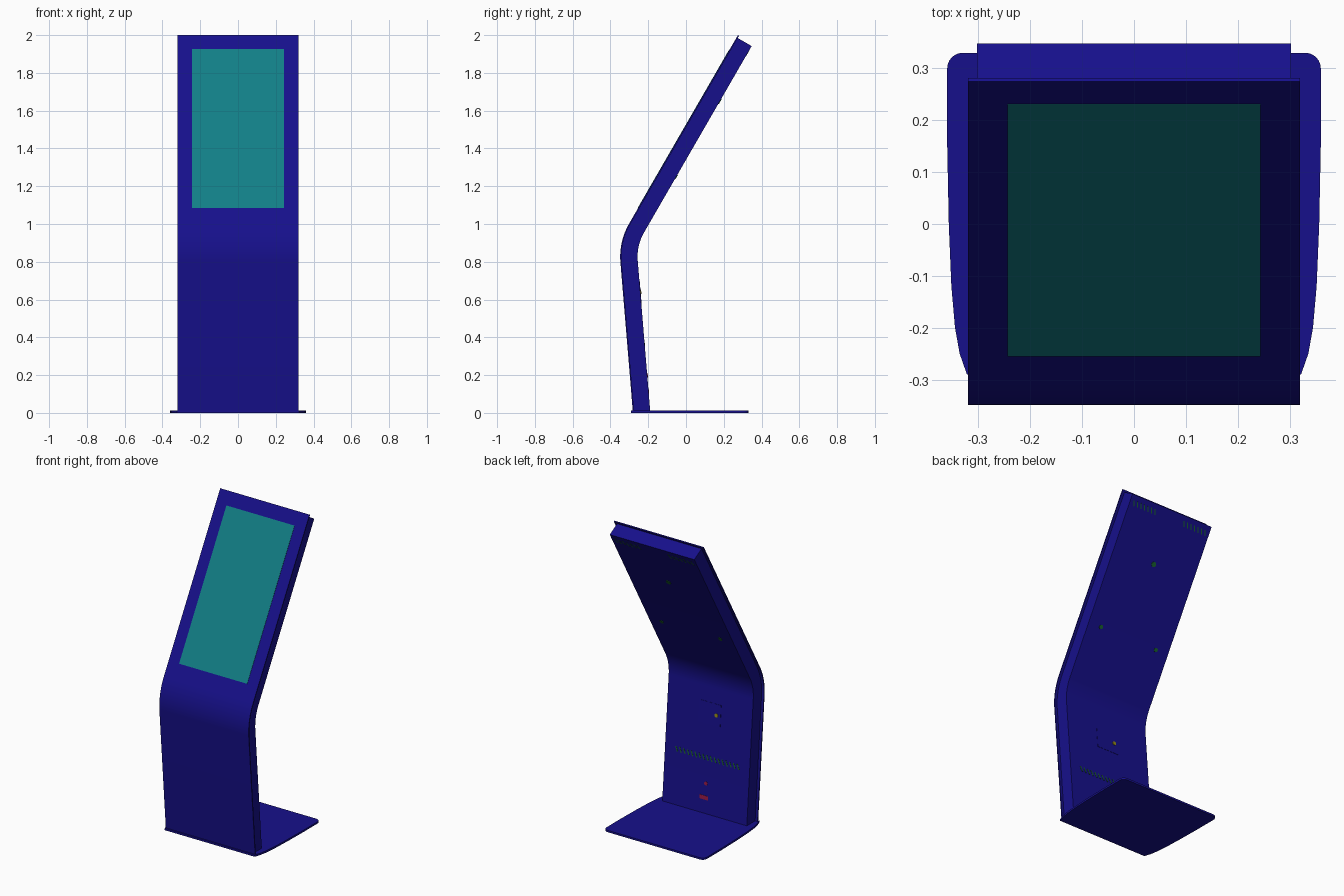
import bpy, bmesh, math
from mathutils import Matrix, Vector

if "Cube" in bpy.data.objects:
    bpy.data.objects.remove(bpy.data.objects["Cube"])

def material(name, rgb):
    m = bpy.data.materials.new(name)
    m.diffuse_color = (*rgb, 1)
    m.use_nodes = True
    m.node_tree.nodes["Principled BSDF"].inputs["Base Color"].default_value = m.diffuse_color
    return m

NAVY = material("navy", (0.008, 0.005, 0.26))
TEAL = material("teal", (0.006, 0.21, 0.24))
GREEN = material("green", (0.01, 0.12, 0.03))
YELLOW = material("yellow", (0.3, 0.25, 0.01))
RED = material("red", (0.3, 0.01, 0.06))

def finish(name, bm, mat):
    bmesh.ops.recalc_face_normals(bm, faces=bm.faces)
    me = bpy.data.meshes.new(name)
    bm.to_mesh(me)
    bm.free()
    me.materials.append(mat)
    ob = bpy.data.objects.new(name, me)
    bpy.context.collection.objects.link(ob)
    return ob

def smooth(ob):
    bpy.ops.object.select_all(action='DESELECT')
    ob.select_set(True)
    bpy.context.view_layer.objects.active = ob
    bpy.ops.object.shade_smooth_by_angle(angle=math.radians(25))

def prism(name, pts, shift, mat):
    """Extrude a closed polygon of 3D points along a vector."""
    bm = bmesh.new()
    face = bm.faces.new([bm.verts.new(p) for p in pts])
    new = bmesh.ops.extrude_face_region(bm, geom=[face])["geom"]
    bmesh.ops.translate(bm, vec=shift, verts=[v for v in new if isinstance(v, bmesh.types.BMVert)])
    ob = finish(name, bm, mat)
    smooth(ob)
    return ob

# Side profile: leaning leg, bend, then a 30 degree head
FLOOR, THICK, SHEET = 0.012, 0.092, 0.007
A0, A1, R = math.atan(0.083), math.radians(-30), 0.35
FOOT, TIP = Vector((-0.281, 0)), Vector((0.275, 2.0))

def normal(a):
    return Vector((math.cos(a), math.sin(a)))

def along(a):
    return Vector((-math.sin(a), math.cos(a)))

def on_line(upper, depth, z):
    """Profile point at height z, depth behind the front face."""
    a, start = (A1, TIP) if upper else (A0, FOOT)
    p = start + normal(a) * depth
    return p + along(a) * ((z - p.y) / along(a).y)

zc = (FOOT.x - TIP.x + math.tan(-A1) * TIP.y) / (math.tan(-A1) + math.tan(A0))
corner = on_line(False, 0, zc)
centre = corner - along(A0) * R * math.tan((A0 - A1) / 2) + normal(A0) * R

def path(depth, short):
    pts = [on_line(False, depth, FLOOR)]
    for i in range(17):
        pts.append(centre - normal(A0 + (A1 - A0) * i / 16) * (R - depth))
    pts.append(TIP + normal(A1) * depth - along(A1) * short)
    return pts

def shell(name, d0, d1, short, half):
    loop = path(d0, short) + path(d1, short)[::-1]
    return prism(name, [(-half, p.x, p.y) for p in loop], (2 * half, 0, 0), NAVY)

shell("front_panel", 0, SHEET, 0, 0.32)
shell("rear_housing", SHEET, THICK, 0.014, 0.303)

# Base plate: rounded back corners, sides tapering to the front
side = [(0.322, -0.29), (0.336, -0.25), (0.345, -0.2), (0.352, -0.12), (0.357, 0), (0.36, 0.15)]
side += [(0.33 + 0.03 * math.cos(t * math.pi / 12), 0.30 + 0.03 * math.sin(t * math.pi / 12)) for t in range(7)]
plate = side + [(-x, y) for x, y in reversed(side)]
prism("base_plate", [(x, y, 0) for x, y in plate], (0, 0, FLOOR), NAVY)

def frame(upper, depth, x, z, front=False):
    """Matrix on the slanted face, local z pointing outwards."""
    a = A1 if upper else A0
    p, u = on_line(upper, depth, z), along(a)
    X = Vector((1 if front else -1, 0, 0))
    Y = Vector((0, u.x, u.y))
    m = Matrix((X, Y, X.cross(Y))).transposed().to_4x4()
    m.translation = (x, p.x, p.y)
    return m

def slab(bm, m, size, tilt=0):
    s = Matrix.Diagonal((*size, 1))
    bmesh.ops.create_cube(bm, size=1, matrix=m @ Matrix.Rotation(tilt, 4, 'Z') @ s)

def disc(bm, m, r, h):
    bmesh.ops.create_cone(bm, cap_ends=True, segments=20, radius1=r, radius2=r, depth=h, matrix=m)

# Screen
bm = bmesh.new()
slab(bm, frame(True, 0, 0, 1.505, True), (0.488, 0.84 / math.cos(A1), 0.004))
finish("screen", bm, TEAL)

# Three locks on the upper back
bm = bmesh.new()
for x, z, r in ((0, 1.65, 0.016), (0.21, 1.25, 0.013), (-0.21, 1.25, 0.013)):
    disc(bm, frame(True, THICK, x, z), r, 0.006)
smooth(finish("rear_locks", bm, GREEN))

# Vent slots: two groups at the top, one row on the lower back
bm = bmesh.new()
for sx in (-1, 1):
    for i in range(7):
        slab(bm, frame(True, THICK, sx * (0.11 + 0.027 * i), 1.90), (0.007, 0.035, 0.002), 0.4)
finish("top_vents", bm, GREEN)
bm = bmesh.new()
for i in range(17):
    slab(bm, frame(False, THICK, -0.22 + 0.0275 * i, 0.36), (0.008, 0.035, 0.002), 0.4)
finish("lower_vents", bm, GREEN)

# Service door with its lock
bm = bmesh.new()
slab(bm, frame(False, THICK, 0, 0.64), (0.16, 0.14, 0.003))
finish("service_door", bm, NAVY)
bm = bmesh.new()
disc(bm, frame(False, THICK, -0.05, 0.64), 0.012, 0.01)
smooth(finish("door_lock", bm, YELLOW))

# Power switch and socket
bm = bmesh.new()
disc(bm, frame(False, THICK, 0.0, 0.2), 0.012, 0.006)
smooth(finish("power_switch", bm, RED))
bm = bmesh.new()
slab(bm, frame(False, THICK, 0.01, 0.11), (0.06, 0.025, 0.004))
finish("power_socket", bm, RED)
